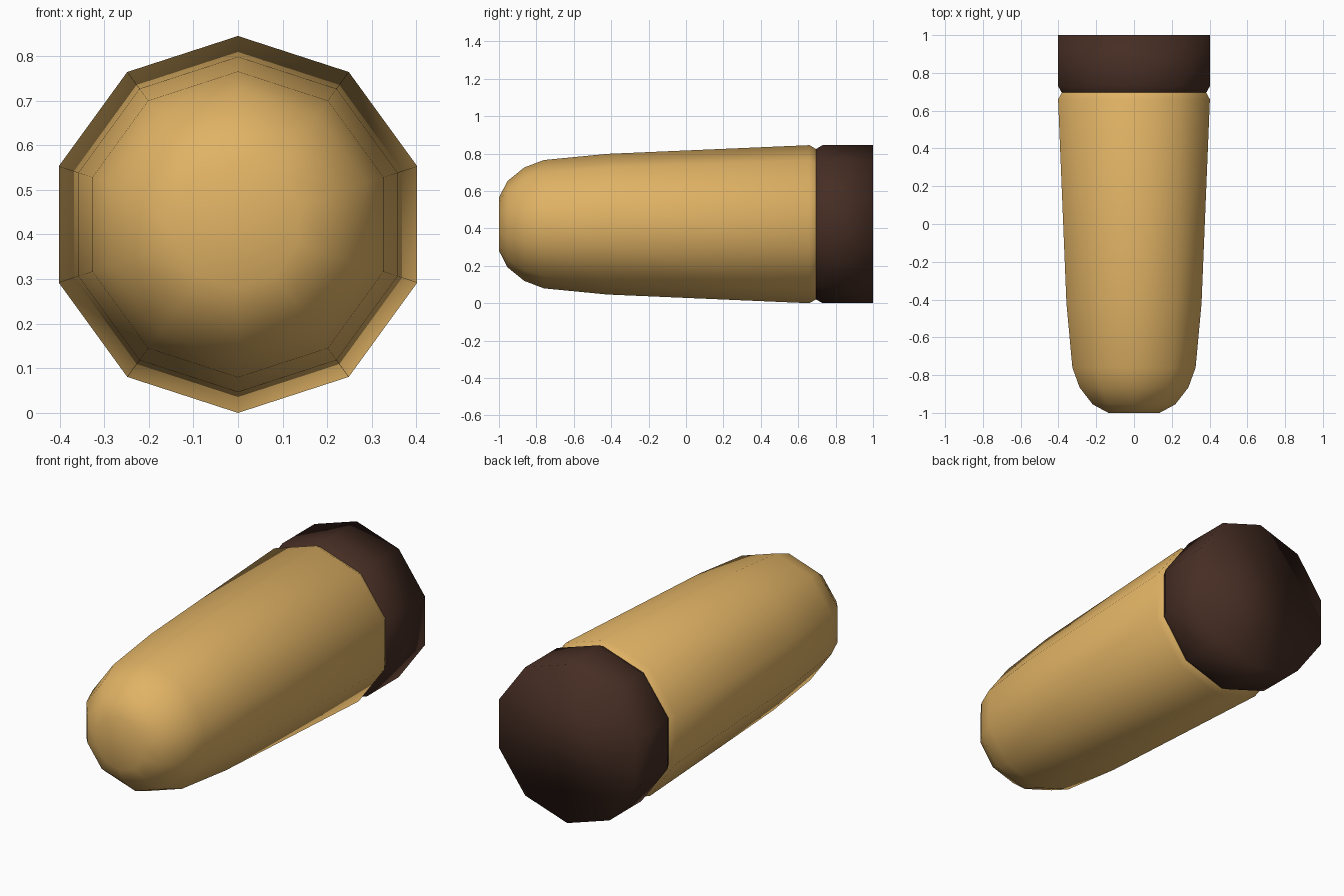
import bpy, bmesh
from math import pi, sin, cos

if "Cube" in bpy.data.objects:
    bpy.data.objects.remove(bpy.data.objects["Cube"])

SIDES = 10
CENTRE_Z = 0.4225


def material(name, rgb):
    mat = bpy.data.materials.new(name)
    mat.diffuse_color = (*rgb, 1)
    mat.use_nodes = True
    mat.node_tree.nodes["Principled BSDF"].inputs["Base Color"].default_value = mat.diffuse_color
    return mat


def lathe(name, profile, mat, cap_start=False, cap_end=False):
    """Sweep (y, radius) points around the long axis as a ten-sided tube."""
    bm = bmesh.new()
    rings = []
    for y, r in profile:
        rings.append([bm.verts.new((r * sin(2 * pi * i / SIDES), y,
                                    CENTRE_Z + r * cos(2 * pi * i / SIDES)))
                      for i in range(SIDES)])
    # winding chosen so that every face points outwards
    for a, b in zip(rings, rings[1:]):
        for i in range(SIDES):
            j = (i + 1) % SIDES
            bm.faces.new((a[i], b[i], b[j], a[j]))
    if cap_start:
        bm.faces.new(rings[0])
    if cap_end:
        bm.faces.new(rings[-1][::-1])
    for f in bm.faces:
        f.smooth = True
    mesh = bpy.data.meshes.new(name)
    bm.to_mesh(mesh)
    bm.free()
    mesh.materials.append(mat)
    obj = bpy.data.objects.new(name, mesh)
    bpy.context.collection.objects.link(obj)
    return obj


tan = material("tan", (0.75, 0.45, 0.13))
brown = material("dark_brown", (0.06, 0.026, 0.017))

# tapered body with rounded nose, ending in the bottom of the groove
lathe("body", [(-1.0, 0.142), (-0.955, 0.23), (-0.865, 0.303), (-0.76, 0.343),
               (-0.42, 0.376), (0.66, 0.4225), (0.695, 0.402)],
      tan, cap_start=True)

# dark end band with a chamfered front rim and flat back
lathe("end_band", [(0.695, 0.402), (0.73, 0.4225), (1.0, 0.4225)],
      brown, cap_end=True)
